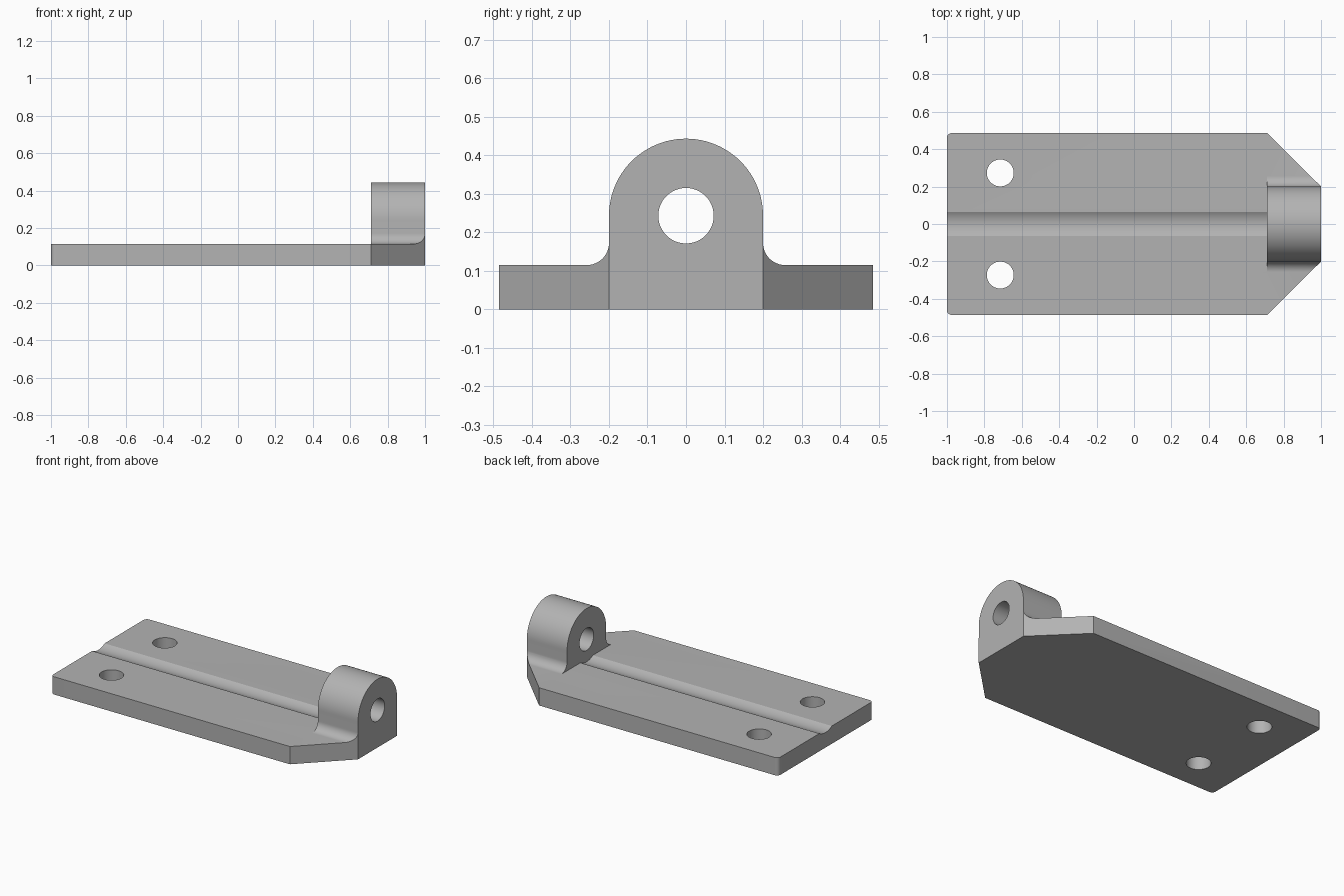
import bpy
import bmesh
from math import sin, cos, pi, asin, sqrt

cube = bpy.data.objects.get("Cube")
if cube:
    bpy.data.objects.remove(cube, do_unlink=True)

PLATE_TOP = 0.115
HALF_WIDTH = 0.486
LUG_R, LUG_Z, LUG_BACK = 0.2, 0.243, 0.712
HOLE_R, FILLET_R = 0.072, 0.057
GROOVE_HALF, GROOVE_DEPTH = 0.064, 0.018

steel = bpy.data.materials.new("plain grey")
steel.use_nodes = True
grey = (0.45, 0.45, 0.45, 1)
steel.diffuse_color = grey
steel.node_tree.nodes["Principled BSDF"].inputs["Base Color"].default_value = grey


def arc(cx, cy, r, start, end, steps):
    """Points along an arc, angles in radians."""
    angles = [start + (end - start) * i / steps for i in range(steps + 1)]
    return [(cx + r * cos(a), cy + r * sin(a)) for a in angles]


def prism(name, outline, low, high, axis):
    """Extrude an outline along x (outline in y, z) or z (outline in x, y)."""
    bm = bmesh.new()
    place = (lambda p: (low, *p)) if axis == "x" else (lambda p: (*p, low))
    face = bm.faces.new([bm.verts.new(place(p)) for p in outline])
    extruded = bmesh.ops.extrude_face_region(bm, geom=[face])
    moved = [g for g in extruded["geom"] if isinstance(g, bmesh.types.BMVert)]
    shift = (high - low, 0, 0) if axis == "x" else (0, 0, high - low)
    bmesh.ops.translate(bm, verts=moved, vec=shift)
    bmesh.ops.recalc_face_normals(bm, faces=bm.faces)
    mesh = bpy.data.meshes.new(name)
    bm.to_mesh(mesh)
    bm.free()
    mesh.materials.append(steel)
    obj = bpy.data.objects.new(name, mesh)
    bpy.context.collection.objects.link(obj)
    return obj


def cut(body, cutter, operation="DIFFERENCE"):
    """Apply a boolean and discard its cutter."""
    mod = body.modifiers.new("cut", "BOOLEAN")
    mod.operation, mod.solver, mod.object = operation, "EXACT", cutter
    bpy.context.view_layer.objects.active = body
    bpy.ops.object.modifier_apply(modifier=mod.name)
    bpy.data.objects.remove(cutter, do_unlink=True)


# End profile: plate, blended sides and the round lug
corner = LUG_R + FILLET_R
side = [(0.6, 0), (0.6, PLATE_TOP)]
side += arc(corner, PLATE_TOP + FILLET_R, FILLET_R, 1.5 * pi, pi, 12)
profile = side + arc(0, LUG_Z, LUG_R, 0, pi, 48) + [(-y, z) for y, z in reversed(side)]
body = prism("hinge_leaf", profile, -1.2, 1.2, "x")

# Plan outline: rounded rear corners, tapered lug end
r = 0.025
half = [(1, LUG_R + 0.0005), (0.712, HALF_WIDTH)]
half += arc(r - 1, HALF_WIDTH - r, r, pi / 2, pi, 8)
plan = half + [(x, -y) for x, y in reversed(half)]
cut(body, prism("plan_cutter", plan, -0.5, 1, "z"), "INTERSECT")

# Clear everything above the plate behind the lug, leaving the shallow groove
gr = (GROOVE_HALF ** 2 + GROOVE_DEPTH ** 2) / (2 * GROOVE_DEPTH)
a = asin(GROOVE_HALF / gr)
groove = arc(0, PLATE_TOP + sqrt(gr ** 2 - GROOVE_HALF ** 2), gr,
             1.5 * pi - a, 1.5 * pi + a, 16)
space = [(-0.8, PLATE_TOP)] + groove + [(0.8, PLATE_TOP), (0.8, 1), (-0.8, 1)]
cut(body, prism("groove_cutter", space, -1.5, LUG_BACK, "x"))

# Pin hole and the two mounting holes
circle = arc(0, LUG_Z, HOLE_R, 0, 2 * pi, 48)[:-1]
cut(body, prism("pin_cutter", circle, 0.5, 1.5, "x"))
for y in (-0.273, 0.273):
    circle = arc(-0.715, y, HOLE_R, 0, 2 * pi, 48)[:-1]
    cut(body, prism("screw_cutter", circle, -0.5, 0.5, "z"))

# Smooth the curved faces, keep the edges crisp
body.select_set(True)
bpy.context.view_layer.objects.active = body
bpy.ops.object.shade_smooth_by_angle(angle=0.3)
